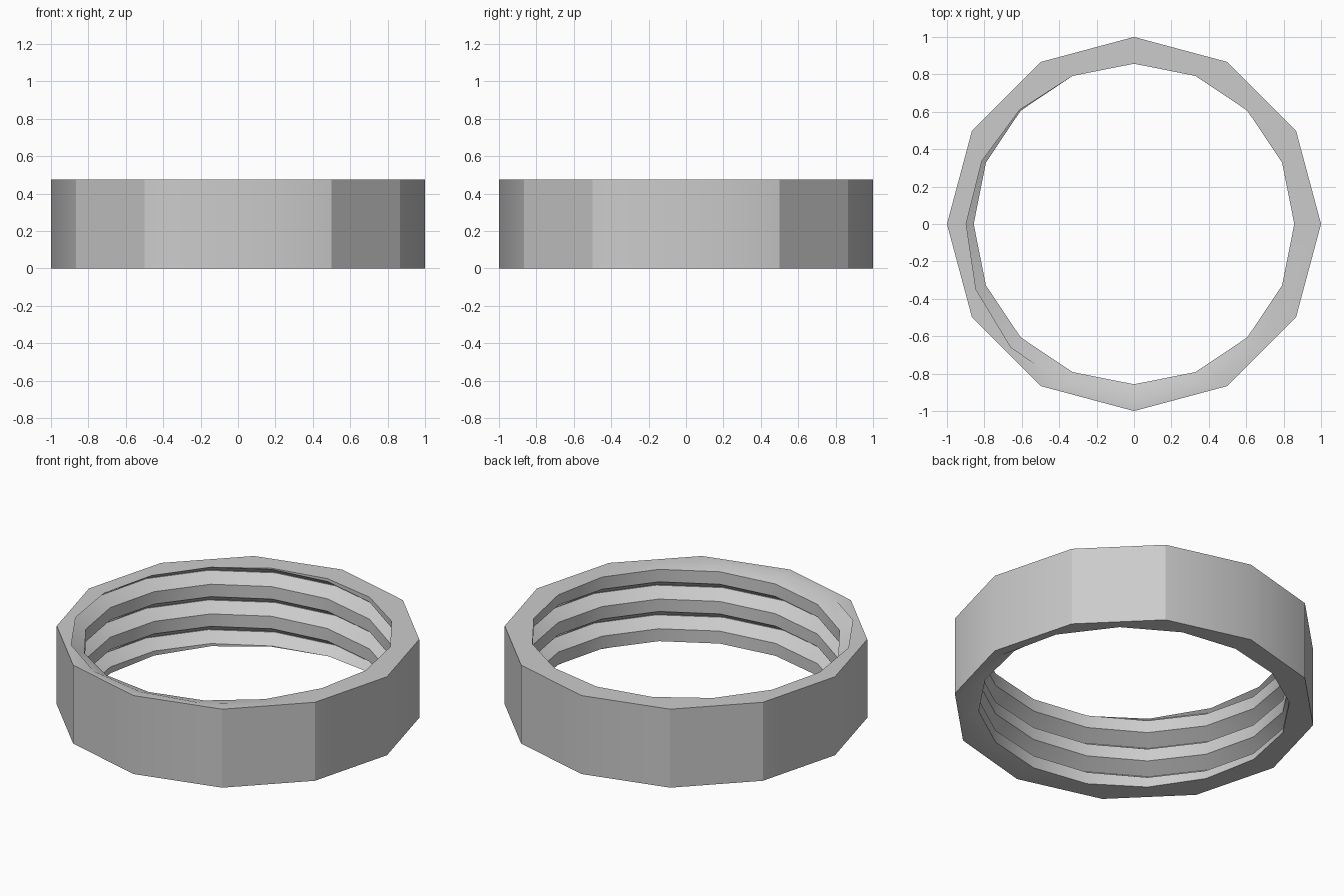
import bpy, bmesh, math

cube = bpy.data.objects.get("Cube")
if cube:
    bpy.data.objects.remove(cube, do_unlink=True)

HEIGHT, PITCH = 0.476, 0.18
MINOR, ROOT = 0.857, 0.938
OUTER_SIDES, THREAD_SIDES = 12, 16
# One thread turn, going up from the top of a crest: (fraction of pitch, radius)
PROFILE = [(0.0, MINOR), (0.26, ROOT), (0.28, ROOT), (0.58, MINOR)]
START = math.radians(335)          # where the crest top meets the rim


def rim_radius(points, level, towards):
    """Radius of the thread opening where it runs out through an end face."""
    for (r0, z0), (r1, z1) in zip(points, points[1:]):
        if z0 < level <= z1:
            if (r1 - r0) * towards > 0:
                return ROOT        # slope facing the end face opens fully
            return r0 + (r1 - r0) * (level - z0) / (z1 - z0)
    return MINOR


def thread_column(angle):
    """Profile points at one angle, trimmed to the ring height."""
    points = []
    for turn in range(-6, 4):
        for frac, radius in PROFILE:
            z = HEIGHT + PITCH * (turn + frac + (angle - START) / math.tau)
            points.append((radius, z))
    top = rim_radius(points, HEIGHT, 1)
    bottom = rim_radius(points, 0, -1)
    trimmed = []
    for r, z in points:
        if z >= HEIGHT:
            r, z = top, HEIGHT
        elif z <= 0:
            r, z = bottom, 0
        trimmed.append((r * math.cos(angle), r * math.sin(angle), z))
    return trimmed


bm = bmesh.new()

# Threaded inner wall, a helix swept column by column
columns = [[bm.verts.new(p) for p in thread_column(math.tau * i / THREAD_SIDES)]
           for i in range(THREAD_SIDES + 1)]
for a, b in zip(columns, columns[1:]):
    for j in range(len(a) - 1):
        bm.faces.new((a[j], a[j + 1], b[j + 1], b[j]))

# Twelve-sided outer wall
outer = []
for i in range(OUTER_SIDES):
    t = math.tau * i / OUTER_SIDES
    outer.append([bm.verts.new((math.cos(t), math.sin(t), z)) for z in (0, HEIGHT)])
for i in range(OUTER_SIDES):
    a, b = outer[i], outer[(i + 1) % OUTER_SIDES]
    bm.faces.new((a[0], b[0], b[1], a[1]))

bmesh.ops.remove_doubles(bm, verts=bm.verts[:], dist=0.0002)

# End faces between the outer wall and the thread opening
for level, normal in ((HEIGHT, (0, 0, 1)), (0, (0, 0, -1))):
    rim = [e for e in bm.edges if e.is_boundary
           and all(abs(v.co.z - level) < 0.001 for v in e.verts)]
    bmesh.ops.triangle_fill(bm, edges=rim, normal=normal, use_beauty=True)

bmesh.ops.recalc_face_normals(bm, faces=bm.faces[:])

# Soft thread and soft outer corners on the axes, all other corners crisp
for f in bm.faces:
    f.smooth = True
for e in bm.edges:
    angle = e.calc_face_angle(0)
    a, b = (v.co for v in e.verts)
    upright = (a.xy - b.xy).length < 0.001 and a.xy.length > 0.99
    on_axis = min(abs(a.x), abs(a.y)) < 0.001
    e.smooth = (upright and on_axis) or angle < math.radians(27)

mesh = bpy.data.meshes.new("threaded_ring")
bm.to_mesh(mesh)
bm.free()
ring = bpy.data.objects.new("threaded_ring", mesh)
bpy.context.collection.objects.link(ring)

# Plain grey metal
grey = bpy.data.materials.new("plain_grey")
grey.use_nodes = True
colour = (0.6, 0.6, 0.6, 1)
grey.diffuse_color = colour
grey.node_tree.nodes["Principled BSDF"].inputs["Base Color"].default_value = colour
mesh.materials.append(grey)
